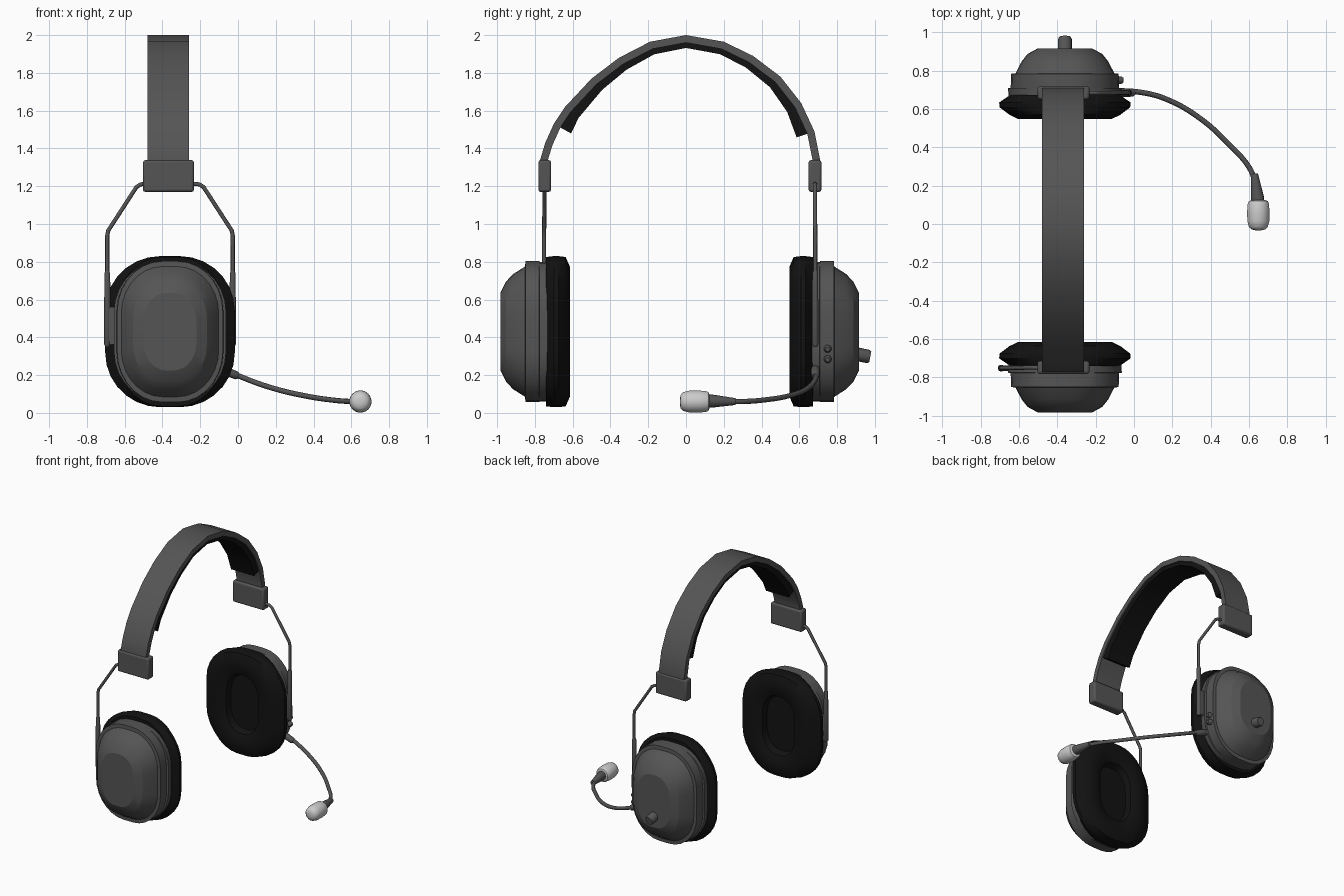
import bpy, bmesh, math
from mathutils import Vector

if "Cube" in bpy.data.objects:
    bpy.data.objects.remove(bpy.data.objects["Cube"])

CX, CZ = -0.36, 0.43   # ear cup centre


def material(name, v):
    m = bpy.data.materials.new(name)
    m.diffuse_color = (v, v, v, 1)
    m.use_nodes = True
    m.node_tree.nodes["Principled BSDF"].inputs["Base Color"].default_value = m.diffuse_color
    return m


GREY = material("dark_grey", 0.09)
BLACK = material("black", 0.006)
FOAM = material("light_foam", 0.6)


def finish(ob, mat, angle=30):
    ob.data.materials.append(mat)
    bpy.ops.object.select_all(action='DESELECT')
    ob.select_set(True)
    bpy.context.view_layer.objects.active = ob
    bpy.ops.object.shade_smooth_by_angle(angle=math.radians(angle))
    return ob


def loft(name, rings, mat, angle=30):
    """Skin a list of equal-length closed rings and cap both ends."""
    bm = bmesh.new()
    vs = [[bm.verts.new(p) for p in r] for r in rings]
    n = len(vs[0])
    for a, b in zip(vs, vs[1:]):
        for i in range(n):
            j = (i + 1) % n
            bm.faces.new((a[i], a[j], b[j], b[i]))
    bm.faces.new(vs[0])
    bm.faces.new(vs[-1])
    bmesh.ops.recalc_face_normals(bm, faces=bm.faces)
    me = bpy.data.meshes.new(name)
    bm.to_mesh(me)
    bm.free()
    ob = bpy.data.objects.new(name, me)
    bpy.context.collection.objects.link(ob)
    return finish(ob, mat, angle)


def oval(y, hx, hz, seg=7):
    """Rounded rectangle in the xz plane."""
    rx, rz = hx * 0.85, hz * 0.72
    pts = []
    for q, (sx, sz) in enumerate([(1, 1), (-1, 1), (-1, -1), (1, -1)]):
        for i in range(seg + 1):
            a = (q + i / seg) * math.pi / 2
            pts.append((CX + sx * (hx - rx) + rx * math.cos(a), y,
                        CZ + sz * (hz - rz) + rz * math.sin(a)))
    return pts


def turned(name, start, axis, profile, mat, n=16):
    """Solid of revolution; profile is (distance, radius) pairs."""
    axis = Vector(axis).normalized()
    u = axis.orthogonal().normalized()
    v = axis.cross(u)
    rings = []
    for d, r in profile:
        c = Vector(start) + axis * d
        rings.append([c + (u * math.cos(t) + v * math.sin(t)) * r
                      for t in (2 * math.pi * i / n for i in range(n))])
    return loft(name, rings, mat, 40)


def tube(name, pts, r, mat, smooth=False):
    cu = bpy.data.curves.new(name, 'CURVE')
    cu.dimensions = '3D'
    cu.bevel_depth = r
    cu.bevel_resolution = 2
    cu.resolution_u = 6
    cu.use_fill_caps = True
    if smooth:
        sp = cu.splines.new('BEZIER')
        sp.bezier_points.add(len(pts) - 1)
        for b, p in zip(sp.bezier_points, pts):
            b.co = p
            b.handle_left_type = b.handle_right_type = 'AUTO'
    else:
        sp = cu.splines.new('POLY')
        sp.points.add(len(pts) - 1)
        for b, p in zip(sp.points, pts):
            b.co = (*p, 1)
    ob = bpy.data.objects.new(name, cu)
    bpy.context.collection.objects.link(ob)
    bpy.ops.object.select_all(action='DESELECT')
    ob.select_set(True)
    bpy.context.view_layer.objects.active = ob
    bpy.ops.object.convert(target='MESH')
    return finish(bpy.context.object, mat, 50)


def box(name, lo, hi, mat, bevel):
    lo, hi = Vector(lo), Vector(hi)
    bpy.ops.mesh.primitive_cube_add(size=1, location=(lo + hi) / 2)
    ob = bpy.context.object
    ob.name = name
    ob.scale = hi - lo
    bpy.ops.object.transform_apply(location=False, rotation=False, scale=True)
    m = ob.modifiers.new("bevel", 'BEVEL')
    m.width, m.segments = bevel, 2
    return finish(ob, mat)


# Headband: outer outline in the yz plane
arc = [(-0.765, 1.25), (-0.772, 1.34), (-0.745, 1.43), (-0.70, 1.53), (-0.64, 1.62),
       (-0.50, 1.77), (-0.355, 1.88), (-0.19, 1.965), (0, 2.0), (0.2, 1.965),
       (0.355, 1.89), (0.50, 1.78), (0.61, 1.64), (0.68, 1.49), (0.71, 1.34), (0.70, 1.25)]
arc = [Vector(p) for p in arc]


def inward(i):
    t = (arc[min(i + 1, len(arc) - 1)] - arc[max(i - 1, 0)]).normalized()
    return Vector((t.y, -t.x))


def strip(name, ids, d0, depth, half, mat):
    rings = []
    for i in ids:
        a, b = arc[i] + inward(i) * d0, arc[i] + inward(i) * depth(i)
        rings.append([(-0.37 - half, *a), (-0.37 + half, *a),
                      (-0.37 + half, *b), (-0.37 - half, *b)])
    loft(name, rings, mat)


strip("headband", range(len(arc)), 0, lambda i: 0.04, 0.11, GREY)
strip("headband_pad", range(3, 14), 0.035,
      lambda i: 0.068 + 0.037 * (abs(i - 8.2) / 5.2) ** 2, 0.1, BLACK)

# Ear cups with cushions; s points outward, y0 is the cushion's inner face
for side, s, y0, wx in (("front", -1, -0.615, -1), ("back", 1, 0.548, 1)):
    cushion = [(0.065, 0.13, 0.21), (0.02, 0.14, 0.23), (0.0, 0.18, 0.28), (0.0, 0.245, 0.345),
               (0.022, 0.29, 0.395), (0.06, 0.34, 0.4), (0.085, 0.343, 0.4), (0.125, 0.285, 0.395)]
    cup = [(0.115, 0.293, 0.37), (0.16, 0.297, 0.37), (0.162, 0.283, 0.373), (0.235, 0.28, 0.373),
           (0.237, 0.258, 0.345), (0.30, 0.225, 0.305), (0.338, 0.195, 0.265), (0.368, 0.14, 0.205)]
    loft(side + "_cushion", [oval(y0 + s * d, a, b) for d, a, b in cushion], BLACK)
    loft(side + "_cup", [oval(y0 + s * d, a, b) for d, a, b in cup], GREY, 20)

    # Slider block, bent wire and its sleeve
    yw = y0 + s * 0.136
    yb = -0.748 if s < 0 else 0.683
    box(side + "_slider", (-0.503, yb - 0.034, 1.17), (-0.233, yb + 0.034, 1.338), GREY, 0.012)
    X = lambda d: CX + wx * d
    tube(side + "_wire", [(X(0.1), yb, 1.215), (X(0.155), yb, 1.21), (X(0.178), yb, 1.195),
                          (X(0.327), yw, 0.965), (X(0.332), yw, 0.94), (X(0.332), yw, 0.6)], 0.011, GREY)
    turned(side + "_wire_sleeve", (X(0.332), yw, 0.35), (0, 0, 1),
           [(0, 0.01), (0.015, 0.018), (0.385, 0.016), (0.4, 0.012)], GREY, 12)
    box(side + "_wire_mount", (X(0.305) - 0.03, yw - 0.014, 0.36),
        (X(0.305) + 0.03, yw + 0.014, 0.56), GREY, 0.006)

# Volume knob and two small buttons on the back cup
turned("knob", (CX, 0.86, 0.32), (0, 0.97, -0.2),
       [(0, 0.036), (0.105, 0.036), (0.118, 0.03)], GREY)
for i, z in enumerate((0.29, 0.345)):
    turned("button_%d" % (i + 1), (-0.11, 0.75, z), (1, 0, -0.15),
           [(0, 0.02), (0.045, 0.02), (0.055, 0.012)], GREY, 12)

# Microphone boom, joint, holder and foam
turned("boom_joint", (-0.10, 0.685, 0.235), (1, 0, -0.4),
       [(0, 0.02), (0.02, 0.024), (0.1, 0.022), (0.11, 0.015)], GREY, 12)
tube("boom", [(-0.04, 0.69, 0.215), (0.03, 0.687, 0.185), (0.17, 0.65, 0.135), (0.345, 0.55, 0.092),
              (0.5, 0.41, 0.068), (0.60, 0.295, 0.06), (0.64, 0.2, 0.06)], 0.014, GREY, True)
turned("mic_holder", (0.628, 0.262, 0.06), (0.12, -1, 0.02),
       [(0, 0.018), (0.06, 0.026), (0.12, 0.034), (0.17, 0.034)], GREY)
turned("mic_foam", (0.648, 0.125, 0.06), (0, -1, 0),
       [(0, 0.035), (0.006, 0.05), (0.02, 0.056), (0.06, 0.059), (0.11, 0.058),
        (0.14, 0.05), (0.153, 0.036), (0.158, 0.015)], FOAM, 20)
